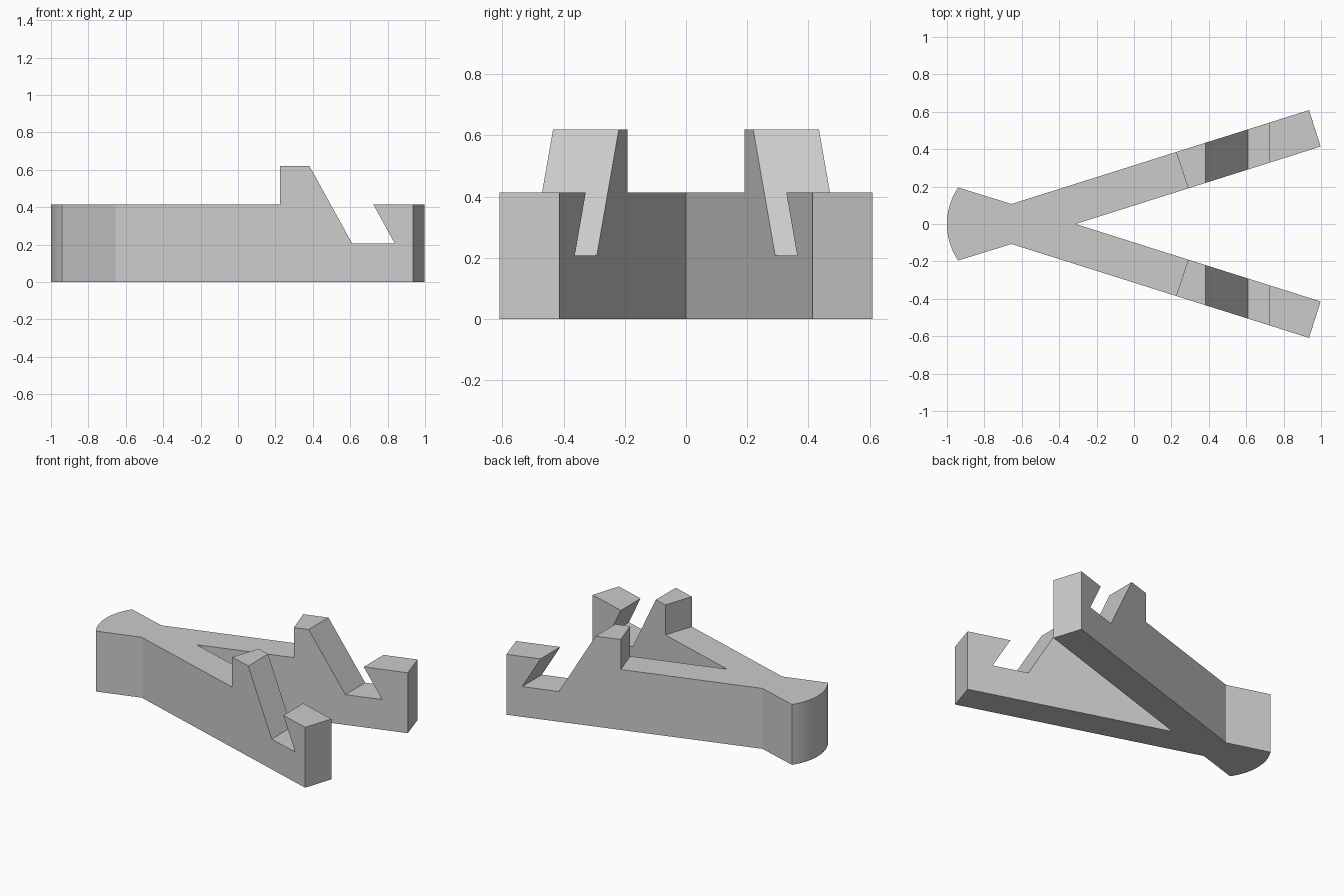
import bpy, bmesh, math
from mathutils import Vector

default = bpy.data.objects.get("Cube")
if default:
    bpy.data.objects.remove(default, do_unlink=True)

grey = bpy.data.materials.new("plain grey")
grey.use_nodes = True
colour = (0.6, 0.6, 0.6, 1)
grey.diffuse_color = colour
grey.node_tree.nodes["Principled BSDF"].inputs["Base Color"].default_value = colour


def prism(name, points, sweep):
    """Closed solid made by sweeping a polygon along a vector."""
    bm = bmesh.new()
    face = bm.faces.new([bm.verts.new(p) for p in points])
    swept = bmesh.ops.extrude_face_region(bm, geom=[face], use_keep_orig=True)
    moved = [v for v in swept["geom"] if isinstance(v, bmesh.types.BMVert)]
    bmesh.ops.translate(bm, verts=moved, vec=Vector(sweep))
    bmesh.ops.recalc_face_normals(bm, faces=bm.faces)
    mesh = bpy.data.meshes.new(name)
    bm.to_mesh(mesh)
    bm.free()
    mesh.materials.append(grey)
    obj = bpy.data.objects.new(name, mesh)
    bpy.context.collection.objects.link(obj)
    return obj


def mirrored(points):
    """Close an outline by mirroring it across the centre line."""
    return points + [(x, -y) for x, y in reversed(points) if abs(y) > 1e-6]


DECK, TOP, FLOOR = 0.414, 0.62, 0.207

# Forked plan: rounded heel, narrow neck, two splayed arms
radius, centre = 0.347, -0.653
half_angle = math.asin(0.195 / radius)
heel = [(centre - radius * math.cos(a), radius * math.sin(a))
        for a in (half_angle * i / 16 for i in range(17))]
crotch = (-0.313, 0)
half = heel + [(-0.655, 0.107), (0.936, 0.609), (0.998, 0.414)]
plan = half + [crotch] + [(x, -y) for x, y in reversed(half[1:])]
body = prism("forked_body", [(x, y, 0) for x, y in plan], (0, 0, TOP))

# Cutter lowering the deck behind the upright posts
behind = mirrored([(-2, 0.575), (0.162, 0.575), (0.32, 0.1)])
deck_cutter = prism("deck_cutter", [(x, y, DECK) for x, y in behind], (0, 0, 1))

# Cutter for the sloped post faces, undercut notches and arm tips
slope = (0.61 - 0.382) / (TOP - FLOOR)
notch = [(0.382 - slope * 0.2, TOP + 0.2), (0.61, FLOOR), (0.838, FLOOR),
         (0.724, DECK), (2, DECK), (2, TOP + 0.2)]
notch_cutter = prism("notch_cutter", [(x, -1, z) for x, z in notch], (0, 2, 0))

for cutter in (deck_cutter, notch_cutter):
    cutter.hide_render = True
    mod = body.modifiers.new(cutter.name, "BOOLEAN")
    mod.operation = "DIFFERENCE"
    mod.solver = "EXACT"
    mod.object = cutter

# Bake the cuts and discard the cutters
bpy.context.view_layer.update()
graph = bpy.context.evaluated_depsgraph_get()
result = bpy.data.meshes.new_from_object(body.evaluated_get(graph))
body.modifiers.clear()
body.data = result
for cutter in (deck_cutter, notch_cutter):
    bpy.data.objects.remove(cutter, do_unlink=True)

# Smooth heel with sharp edges elsewhere
bpy.ops.object.select_all(action="DESELECT")
body.select_set(True)
bpy.context.view_layer.objects.active = body
bpy.ops.object.shade_smooth_by_angle(angle=math.radians(15))
